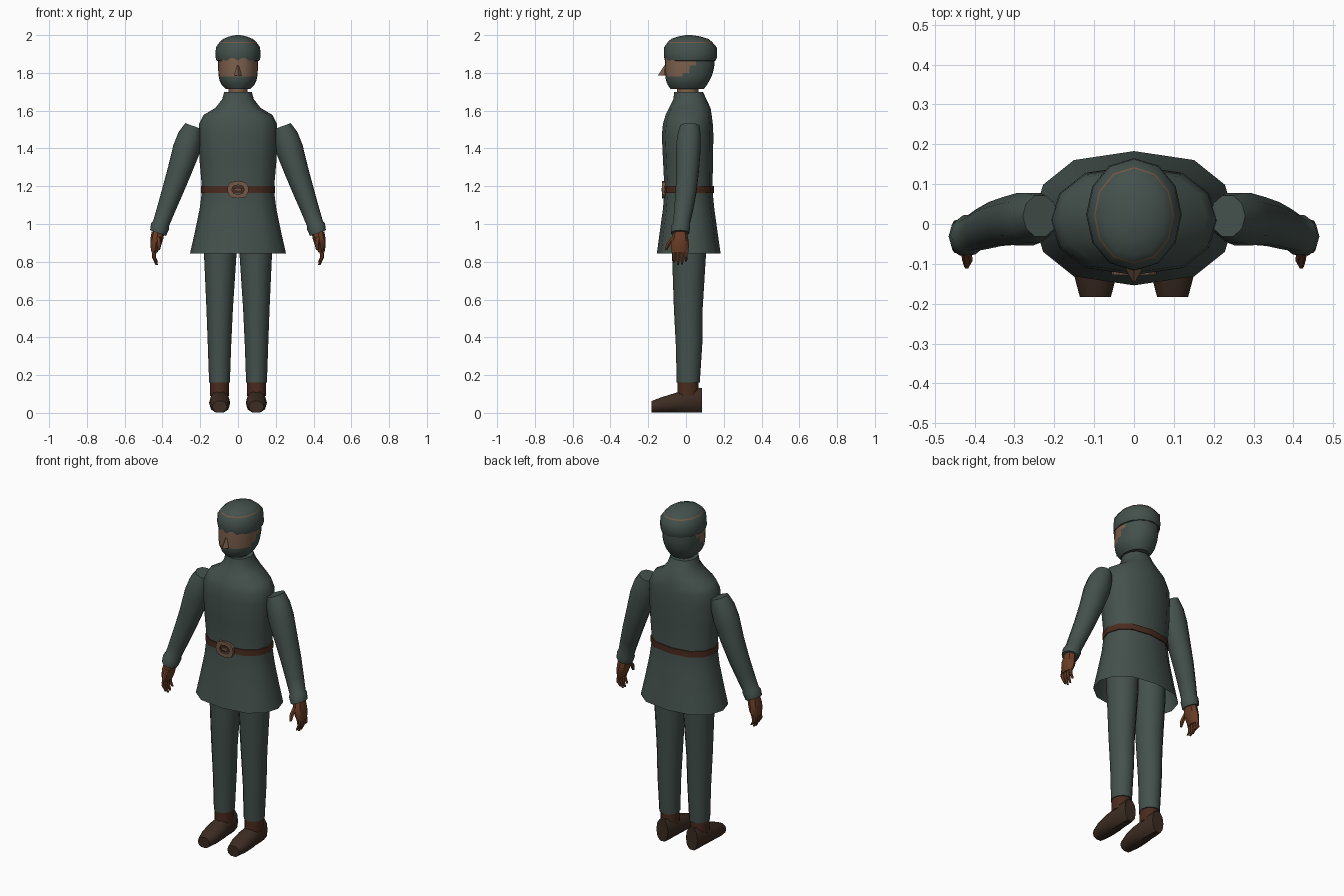
import bpy, bmesh, math
from mathutils import Vector


def material(name, rgb):
    m = bpy.data.materials.new(name)
    m.diffuse_color = (*rgb, 1)
    return m


CLOTH = material("grey_green_cloth", (0.058, 0.082, 0.073))
SKIN = material("skin", (0.21, 0.12, 0.075))
GLOVE = material("brown_hand", (0.14, 0.046, 0.019))
BELT = material("belt_leather", (0.068, 0.024, 0.013))
SHOE = material("shoe_leather", (0.045, 0.025, 0.016))
BUCKLE = material("buckle_metal", (0.17, 0.098, 0.061))


def ring(c, u, v, n, p=1.0):
    """Oval cross-section around c; p < 1 squares it off along u."""
    c, u, v = Vector(c), Vector(u), Vector(v)
    pts = []
    for i in range(n):
        a = 2 * math.pi * (i + 0.0) / n
        x = math.copysign(abs(math.cos(a)) ** p, math.cos(a))
        pts.append(c + u * x + v * math.sin(a))
    return pts


def level(z, rx, y0, y1, n=12, p=1.0, cx=0):
    """Horizontal cross-section from front y0 to back y1."""
    return ring((cx, (y0 + y1) / 2, z), (rx, 0, 0), (0, (y1 - y0) / 2, 0), n, p)


def loft(name, rings, mats, caps=(True, True), rule=None, angle=40):
    bm = bmesh.new()
    vs = [[bm.verts.new(p) for p in r] for r in rings]
    n = len(vs[0])
    for a, b in zip(vs, vs[1:]):
        for i in range(n):
            bm.faces.new((a[i], a[(i + 1) % n], b[(i + 1) % n], b[i]))
    if caps[0]:
        bm.faces.new(vs[0][::-1])
    if caps[1]:
        bm.faces.new(vs[-1])
    bmesh.ops.recalc_face_normals(bm, faces=bm.faces)
    if rule:
        for f in bm.faces:
            f.material_index = rule(f.calc_center_median())
    me = bpy.data.meshes.new(name)
    bm.to_mesh(me)
    bm.free()
    ob = bpy.data.objects.new(name, me)
    bpy.context.collection.objects.link(ob)
    for m in mats:
        me.materials.append(m)
    bpy.ops.object.select_all(action='DESELECT')
    ob.select_set(True)
    bpy.context.view_layer.objects.active = ob
    bpy.ops.object.shade_smooth_by_angle(angle=math.radians(angle))
    return ob


# Tunic: flared skirt, waist, chest, shoulders and collar
TUNIC = [(0.845, 0.254, -0.154, 0.183), (0.95, 0.23, -0.14, 0.168),
         (1.08, 0.203, -0.122, 0.15), (1.18, 0.19, -0.114, 0.14),
         (1.34, 0.204, -0.122, 0.143), (1.47, 0.209, -0.128, 0.145),
         (1.53, 0.206, -0.122, 0.142), (1.577, 0.183, -0.108, 0.136),
         (1.614, 0.12, -0.09, 0.13), (1.66, 0.084, -0.067, 0.108),
         (1.70, 0.073, -0.062, 0.09)]
loft("tunic", [level(*r, p=0.75) for r in TUNIC], [CLOTH], (False, True))

# Belt and buckle
loft("belt", [level(z, 0.19 + o, -0.114 - o, 0.14 + o, p=0.75)
              for z, o in ((1.165, 0.0), (1.165, 0.007), (1.2, 0.007), (1.2, 0.0))],
     [BELT], (False, False))
frame = [(0.057, 0.046, -0.105), (0.057, 0.046, -0.128),
         (0.032, 0.024, -0.128), (0.032, 0.024, -0.12)]
loft("buckle", [ring((0, y, 1.182), (w, 0, 0), (0, 0, h), 12, 0.6)
                for w, h, y in frame], [BUCKLE], (True, False), angle=20)
loft("buckle_pin", [ring((0, y, 1.182), (0.02, 0, 0), (0, 0, 0.009), 8, 0.6)
                    for y in (-0.115, -0.129)], [BUCKLE])

# Neck
loft("neck", [level(1.66, 0.05, -0.045, 0.065), level(1.74, 0.05, -0.05, 0.065)], [SKIN])


# Head: bare face above a dark beard and hood
def face_rule(c):
    return 1 if c.z > 1.78 and c.y < -0.03 + (c.z - 1.78) * 1.2 else 0


HEAD = [(1.715, 0.066, -0.082, 0.095), (1.735, 0.085, -0.096, 0.11),
        (1.76, 0.098, -0.106, 0.125), (1.78, 0.102, -0.109, 0.135),
        (1.80, 0.104, -0.11, 0.142), (1.82, 0.105, -0.111, 0.147),
        (1.84, 0.106, -0.112, 0.15), (1.88, 0.106, -0.112, 0.15)]
loft("head", [level(*r, n=24, p=0.9) for r in HEAD], [CLOTH, SKIN], rule=face_rule)

# Nose wedge
loft("nose", [ring((0, -0.11, 1.84), (0.004, 0, 0), (0, 0.004, 0), 4),
              ring((0, -0.116, 1.785), (0.02, 0, 0), (0, 0.034, 0), 4)], [SKIN])

# Cap with a narrow piping line around the crown
CAP = [(1.862, 0.104, -0.108, 0.148), (1.865, 0.114, -0.112, 0.157),
       (1.885, 0.12, -0.117, 0.165), (1.935, 0.117, -0.116, 0.163),
       (1.958, 0.101, -0.1, 0.143), (1.964, 0.097, -0.096, 0.139),
       (1.98, 0.078, -0.078, 0.118), (1.993, 0.045, -0.04, 0.075),
       (2.0, 0.012, 0.0, 0.03)]
loft("cap", [level(*r, p=0.95) for r in CAP], [CLOTH, BUCKLE],
     rule=lambda c: 1 if 1.958 < c.z < 1.964 else 0)


def slanted(s, x, y, z, rx, ry, n=10):
    """Sleeve cross-section tilted square to the hanging arm."""
    return ring((s * x, y, z), (s * rx * 0.94, 0, rx * 0.34), (0, ry, 0), n)


for s, side in ((1, "left"), (-1, "right")):
    # Sleeve with turned cuff
    SLEEVE = [(0.235, 0.02, 1.518, 0.047, 0.054), (0.252, 0.016, 1.465, 0.066, 0.065),
              (0.273, 0.012, 1.395, 0.073, 0.069), (0.31, 0.008, 1.28, 0.064, 0.063),
              (0.348, 0.0, 1.17, 0.056, 0.058), (0.38, -0.012, 1.08, 0.049, 0.053),
              (0.408, -0.024, 1.0, 0.044, 0.046), (0.413, -0.027, 0.988, 0.05, 0.052),
              (0.423, -0.031, 0.952, 0.045, 0.05)]
    loft(side + "_sleeve", [slanted(s, *r) for r in SLEEVE], [CLOTH])

    # Palm, fingers and thumb
    PALM = [(0.96, 0.034, -0.065, 0.005, 0.423), (0.92, 0.034, -0.078, 0.012, 0.43),
            (0.885, 0.028, -0.08, 0.016, 0.436), (0.85, 0.016, -0.076, 0.012, 0.442)]
    loft(side + "_palm", [level(z, rx, a, b, 8, 1, s * cx) for z, rx, a, b, cx in PALM], [GLOVE])
    for k in range(4):
        y = -0.063 + 0.021 * k
        tip = (0.795, 0.782, 0.785, 0.802)[k]
        loft(f"{side}_finger_{k + 1}",
             [level(z, r, y - r, y + r, 6, 1, s * x) for x, z, r in
              ((0.441, 0.865, 0.011), (0.446, 0.825, 0.0105), (0.43, tip, 0.006))], [GLOVE])
    loft(side + "_thumb", [level(z, r, y - r, y + r, 6, 1, s * x) for x, y, z, r in
                           ((0.422, -0.065, 0.93, 0.014), (0.418, -0.092, 0.895, 0.013),
                            (0.42, -0.106, 0.862, 0.007))], [GLOVE])

    # Trouser leg
    LEG = [(0.98, 0.088, -0.08, 0.11, 0.094), (0.84, 0.086, -0.074, 0.106, 0.094),
           (0.55, 0.07, -0.064, 0.088, 0.097), (0.36, 0.062, -0.054, 0.086, 0.098),
           (0.16, 0.055, -0.049, 0.073, 0.098)]
    loft(side + "_trouser_leg", [level(z, rx, a, b, 12, 1, s * cx)
                                 for z, rx, a, b, cx in LEG], [CLOTH])

    # Ankle strap and shoe
    loft(side + "_ankle_strap", [level(z, 0.05, -0.046, 0.066, 12, 1, s * 0.098)
                                 for z in (0.09, 0.163)], [BELT])
    SHOE_RINGS = [(0.085, 0.038, 0.135), (0.05, 0.048, 0.133), (-0.01, 0.05, 0.122),
                  (-0.06, 0.056, 0.107), (-0.13, 0.053, 0.085), (-0.183, 0.039, 0.064)]
    loft(side + "_shoe", [ring((s * 0.097, y, h / 2), (w, 0, 0), (0, 0, h / 2), 10, 0.8)
                          for y, w, h in SHOE_RINGS], [SHOE])
